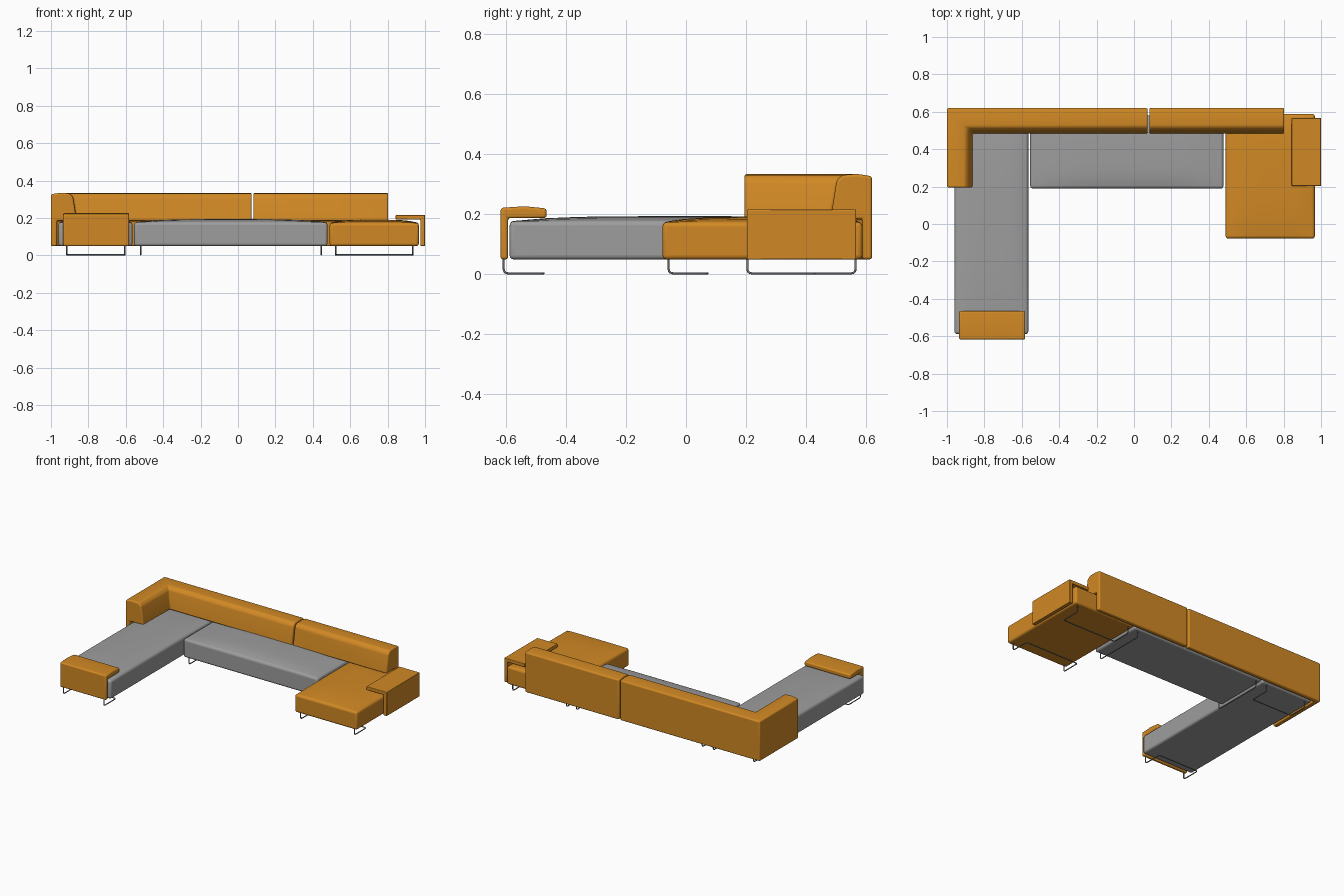
import bpy
import bmesh
from mathutils import Vector

default = bpy.data.objects.get("Cube")
if default:
    bpy.data.objects.remove(default, do_unlink=True)


def material(name, colour, rough=0.7):
    mat = bpy.data.materials.new(name)
    mat.use_nodes = True
    rgba = (*colour, 1)
    mat.diffuse_color = rgba
    node = mat.node_tree.nodes["Principled BSDF"]
    node.inputs["Base Color"].default_value = rgba
    node.inputs["Roughness"].default_value = rough
    return mat


ORANGE = material("orange_fabric", (0.64, 0.25, 0.018))
GREY = material("grey_fabric", (0.34, 0.34, 0.34))
STEEL = material("steel", (0.2, 0.2, 0.21), 0.4)


def finish(bm, name, mat, bevel):
    bmesh.ops.recalc_face_normals(bm, faces=bm.faces)
    mesh = bpy.data.meshes.new(name)
    bm.to_mesh(mesh)
    bm.free()
    mesh.materials.append(mat)
    obj = bpy.data.objects.new(name, mesh)
    bpy.context.collection.objects.link(obj)
    mod = obj.modifiers.new("soft_edges", "BEVEL")
    mod.width = bevel
    mod.segments = 4
    mod.limit_method = "ANGLE"
    mod.angle_limit = 0.6
    bpy.ops.object.select_all(action="DESELECT")
    obj.select_set(True)
    bpy.context.view_layer.objects.active = obj
    bpy.ops.object.shade_smooth_by_angle(angle=0.7)
    return obj


def seat(name, x0, x1, y0, y1, mat, edge=0.177, crown=0.017):
    """Upholstered block whose top swells gently towards the middle."""
    bm = bmesh.new()
    bmesh.ops.create_cube(bm, size=2)
    flat = [e for e in bm.edges if abs(e.verts[0].co.z - e.verts[1].co.z) < 0.1]
    bmesh.ops.subdivide_edges(bm, edges=flat, cuts=9, use_grid_fill=True)
    for v in bm.verts:
        u, w, top = v.co.x, v.co.y, v.co.z > 0
        swell = crown * (1 - u ** 4) * (1 - w ** 4)
        v.co = Vector(((x0 + x1) / 2 + u * (x1 - x0) / 2,
                       (y0 + y1) / 2 + w * (y1 - y0) / 2,
                       edge + swell if top else 0.05))
    finish(bm, name, mat, 0.014)


def sweep(name, profile, stations, bevel):
    """Sweep a (depth, height) profile; each station has an origin and inward direction."""
    bm = bmesh.new()
    rings = [[bm.verts.new((x + dx * d, y + dy * d, z)) for d, z in profile]
             for x, y, dx, dy in stations]
    n = len(profile)
    for a, b in zip(rings, rings[1:]):
        for i in range(n):
            j = (i + 1) % n
            bm.faces.new((a[i], a[j], b[j], b[i]))
    bm.faces.new(rings[0])
    bm.faces.new(rings[-1])
    finish(bm, name, ORANGE, bevel)


def rod(name, points, fillet=0.015):
    """Bent steel rod with rounded corners."""
    pts = [Vector(p) for p in points]
    path = [pts[0]]
    for a, b, c in zip(pts, pts[1:], pts[2:]):
        p, q = b + (a - b).normalized() * fillet, b + (c - b).normalized() * fillet
        path += [p * (1 - t) ** 2 + b * 2 * t * (1 - t) + q * t * t
                 for t in (0, 0.25, 0.5, 0.75, 1)]
    path.append(pts[-1])
    curve = bpy.data.curves.new(name, "CURVE")
    curve.dimensions = "3D"
    curve.bevel_depth = 0.0035
    curve.bevel_resolution = 2
    curve.use_fill_caps = True
    spline = curve.splines.new("POLY")
    spline.points.add(len(path) - 1)
    for point, co in zip(spline.points, path):
        point.co = (*co, 1)
    curve.materials.append(STEEL)
    obj = bpy.data.objects.new(name, curve)
    bpy.context.collection.objects.link(obj)


# Seats
seat("chaise_seat", -0.96, -0.565, -0.588, 0.58, GREY)
seat("middle_seat", -0.555, 0.478, 0.19, 0.58, GREY)
seat("side_seat", 0.49, 0.967, -0.078, 0.588, ORANGE, 0.174)

# Backrests: a thin panel that carries a thick leaning cushion
back = [(0, 0.05), (0, 0.327), (0.05, 0.335), (0.1, 0.331), (0.118, 0.312),
        (0.138, 0.185), (0.032, 0.185), (0.032, 0.05)]
sweep("corner_backrest", back,
      [(-1, 0.195, 1, 0), (-1, 0.62, 1, -1), (0.073, 0.62, 0, -1)], 0.009)
sweep("straight_backrest", back, [(0.082, 0.62, 0, -1), (0.803, 0.62, 0, -1)], 0.009)

# Armrests: upright panel with a ledge folded over the seat
front_arm = [(0, 0.05), (0, 0.222), (0.08, 0.227), (0.153, 0.22),
             (0.153, 0.188), (0.025, 0.188), (0.025, 0.05)]
sweep("front_armrest", front_arm, [(-0.935, -0.618, 0, 1), (-0.582, -0.618, 0, 1)], 0.009)
side_arm = [(0, 0.05), (0, 0.216), (0.157, 0.216), (0.157, 0.192),
            (0.025, 0.192), (0.025, 0.05)]
sweep("side_armrest", side_arm, [(1, 0.203, -1, 0), (1, 0.567, -1, 0)], 0.004)

# Sled feet under the ends of the two long seats
FLOOR, TOP = 0.0035, 0.056
for label, x0, x1, ends in (
        ("chaise", -0.915, -0.605, ((-0.608, -0.475), (0.565, 0.432))),
        ("side_seat", 0.522, 0.935, ((-0.058, 0.072), (0.565, 0.432)))):
    for place, (outer, inner) in zip(("front", "back"), ends):
        rod(f"{label}_{place}_foot",
            [(x0, outer, TOP), (x0, outer, FLOOR), (x0, inner, FLOOR),
             (x1, inner, FLOOR), (x1, outer, FLOOR), (x1, outer, TOP)])

# Runner feet under the middle seat
for side, x in (("right", -0.52), ("left", 0.445)):
    rod(f"middle_{side}_foot",
        [(x, 0.205, TOP), (x, 0.205, FLOOR), (x, 0.565, FLOOR), (x, 0.565, TOP)])
